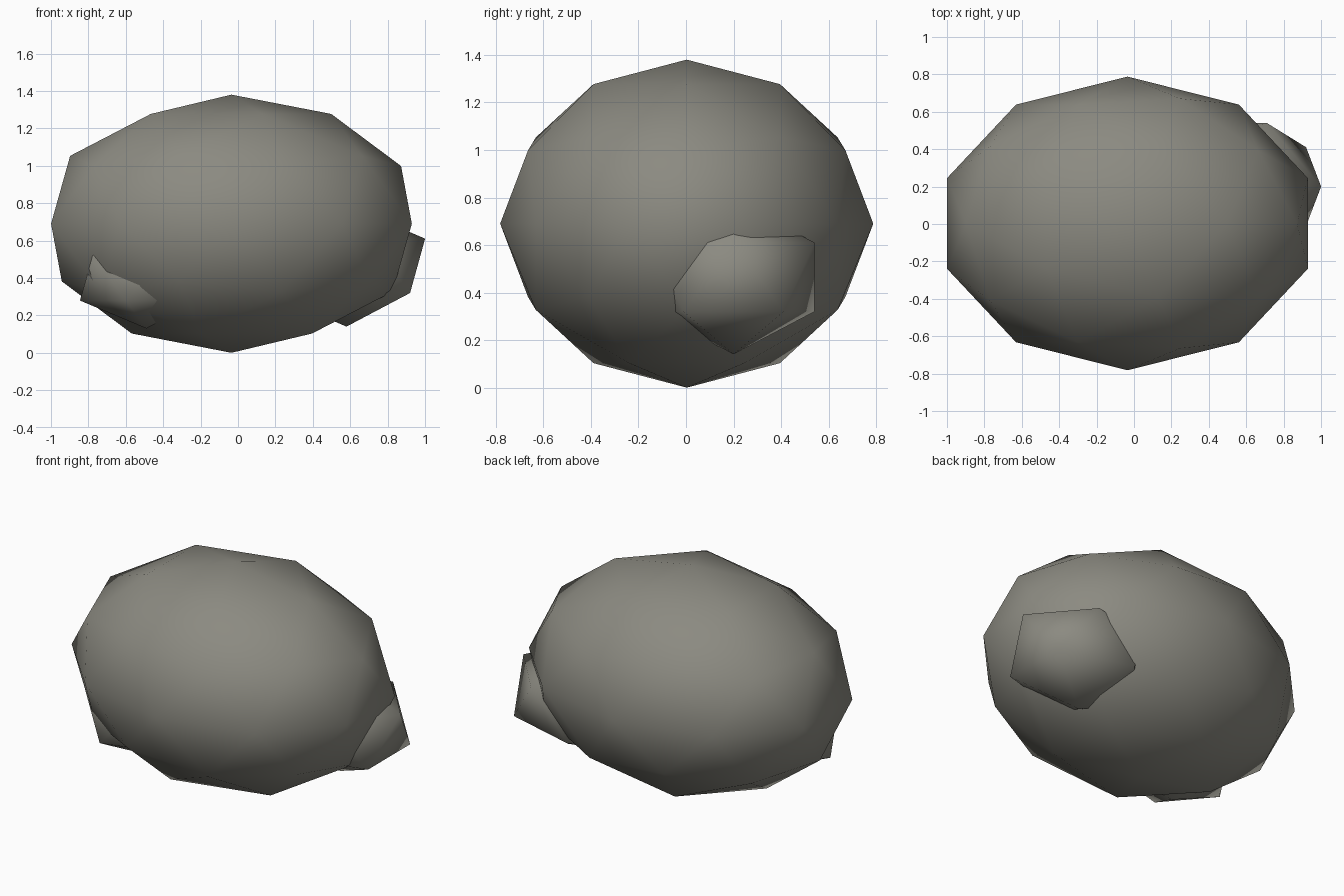
import bpy

if "Cube" in bpy.data.objects:
    bpy.data.objects.remove(bpy.data.objects["Cube"])

# one flat stone colour
stone = bpy.data.materials.new("grey_stone")
stone.diffuse_color = (0.26, 0.255, 0.22, 1.0)
stone.use_nodes = True
stone.node_tree.nodes["Principled BSDF"].inputs["Base Color"].default_value = stone.diffuse_color


def rock(name, subdivisions, centre, radii):
    """Stretched icosphere with smooth shading."""
    bpy.ops.mesh.primitive_ico_sphere_add(subdivisions=subdivisions, radius=1.0, location=centre)
    obj = bpy.context.object
    obj.name = name
    obj.scale = radii
    bpy.ops.object.transform_apply(location=False, rotation=False, scale=True)
    bpy.ops.object.shade_smooth()
    obj.data.materials.append(stone)
    return obj


# main boulder
rock("boulder", 2, (-0.035, 0.003, 0.69), (1.014, 0.785, 0.69))
# lump at the lower back right
rock("back_lump", 1, (0.58, 0.2, 0.465), (0.47, 0.4, 0.325))
# lump at the lower front left
rock("front_lump", 1, (-0.49, -0.24, 0.40), (0.397, 0.34, 0.27))
